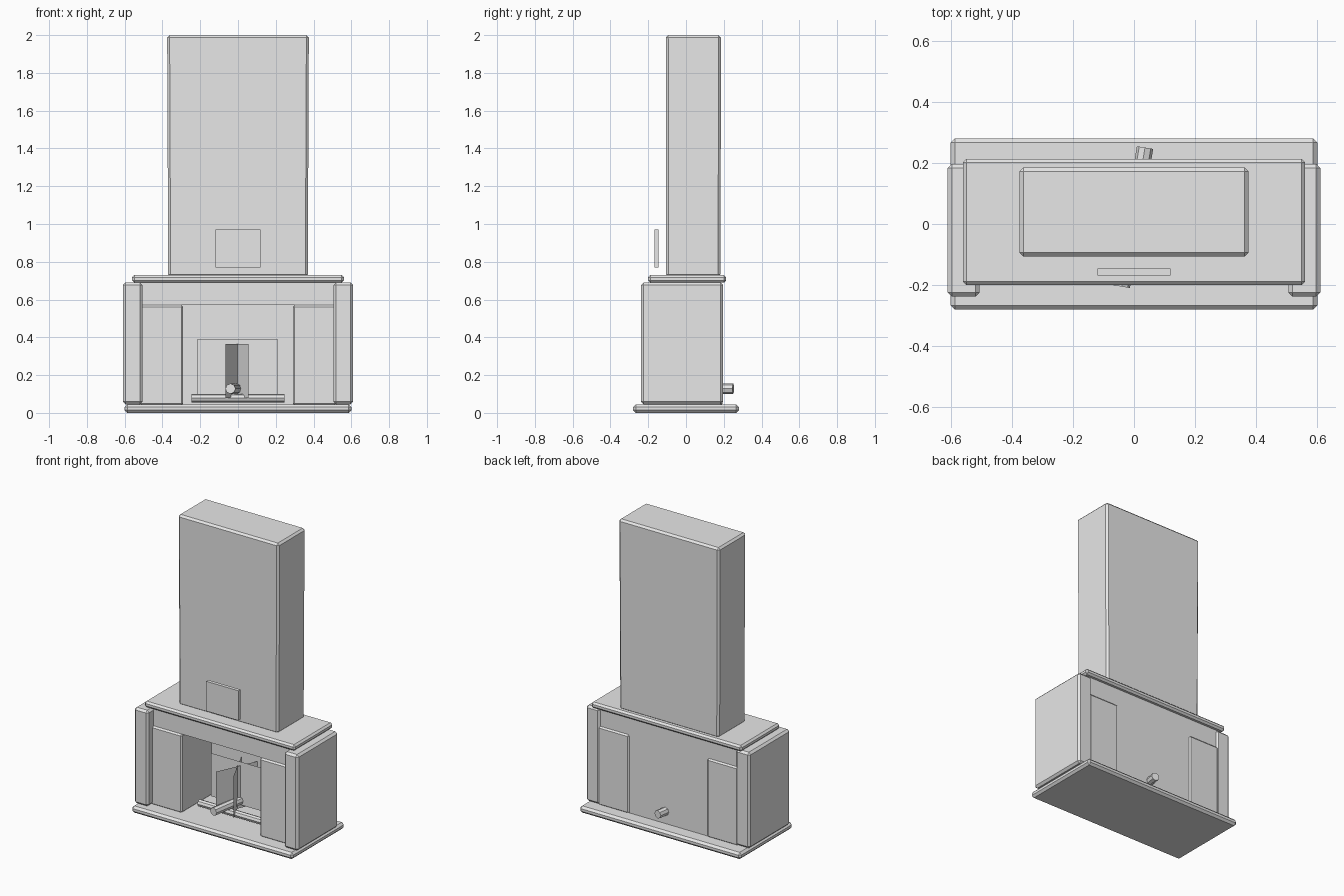
import bpy, bmesh, math
from mathutils import Vector

cube = bpy.data.objects.get("Cube")
if cube:
    bpy.data.objects.remove(cube, do_unlink=True)

stone = bpy.data.materials.new("pale_grey")
stone.diffuse_color = (0.8, 0.8, 0.8, 1)
stone.use_nodes = True
stone.node_tree.nodes["Principled BSDF"].inputs["Base Color"].default_value = (0.8, 0.8, 0.8, 1)


def add_object(name, bm):
    mesh = bpy.data.meshes.new(name)
    bm.to_mesh(mesh)
    bm.free()
    mesh.materials.append(stone)
    obj = bpy.data.objects.new(name, mesh)
    bpy.context.collection.objects.link(obj)
    return obj


def block(name, xs, ys, zs, bevel=0.0, foot=1.0):
    """Box between the given limits; foot scales the lower corners."""
    bm = bmesh.new()
    bmesh.ops.create_cube(bm, size=1)
    for v in bm.verts:
        s = foot if v.co.z < 0 else 1.0
        v.co = [(a + b) / 2 + c * (b - a) * k
                for (a, b), c, k in zip((xs, ys, zs), v.co, (s, s, 1))]
    if bevel:
        bmesh.ops.bevel(bm, geom=bm.edges[:], offset=bevel, segments=1, affect='EDGES')
    return add_object(name, bm)


def log(name, start, end, radius):
    a, b = Vector(start), Vector(end)
    bm = bmesh.new()
    bmesh.ops.create_cone(bm, cap_ends=True, segments=8, radius1=radius,
                          radius2=radius, depth=(b - a).length)
    obj = add_object(name, bm)
    obj.location = (a + b) / 2
    obj.rotation_euler = (b - a).to_track_quat('Z', 'Y').to_euler()


def flame(name, start, end, low, high):
    """Upright sheet standing on a line in plan."""
    bm = bmesh.new()
    corners = [(*start, low), (*end, low), (*end, high), (*start, high)]
    bm.faces.new([bm.verts.new(c) for c in corners])
    add_object(name, bm)


# Hearth, mantel and chimney
block("hearth_base", (-0.6, 0.6), (-0.28, 0.28), (0, 0.045), 0.014)
block("mantel_shelf", (-0.56, 0.56), (-0.2, 0.213), (0.69, 0.73), 0.012)
block("chimney_breast", (-0.375, 0.375), (-0.107, 0.185), (0.72, 2.0), 0.013, 0.985)

# Surround
block("lintel", (-0.52, 0.52), (-0.175, 0.185), (0.57, 0.695))
block("firebox_back", (-0.3, 0.3), (0.135, 0.185), (0.04, 0.58))
for side, s in (("right", -1), ("left", 1)):
    block(side + "_pillar", sorted((s * 0.505, s * 0.61)), (-0.238, 0.197), (0.045, 0.69), 0.014)
    block(side + "_panel", sorted((s * 0.29, s * 0.52)), (-0.185, 0.194), (0.04, 0.57), 0.01)

# Picture hung before the chimney
block("picture_panel", (-0.12, 0.12), (-0.168, -0.145), (0.77, 0.97))

# Logs and crossed flame sheets
log("cross_log", (-0.245, -0.06, 0.078), (0.245, -0.06, 0.078), 0.023)
log("long_log", (-0.04, -0.205, 0.128), (0.036, 0.25, 0.128), 0.027)
flame("wide_flame", (-0.215, 0.02), (0.21, 0.02), 0.1, 0.39)
flame("flame_a", (-0.065, -0.14), (0.055, 0.13), 0.08, 0.365)
flame("flame_b", (0.055, -0.125), (-0.065, 0.13), 0.08, 0.365)
